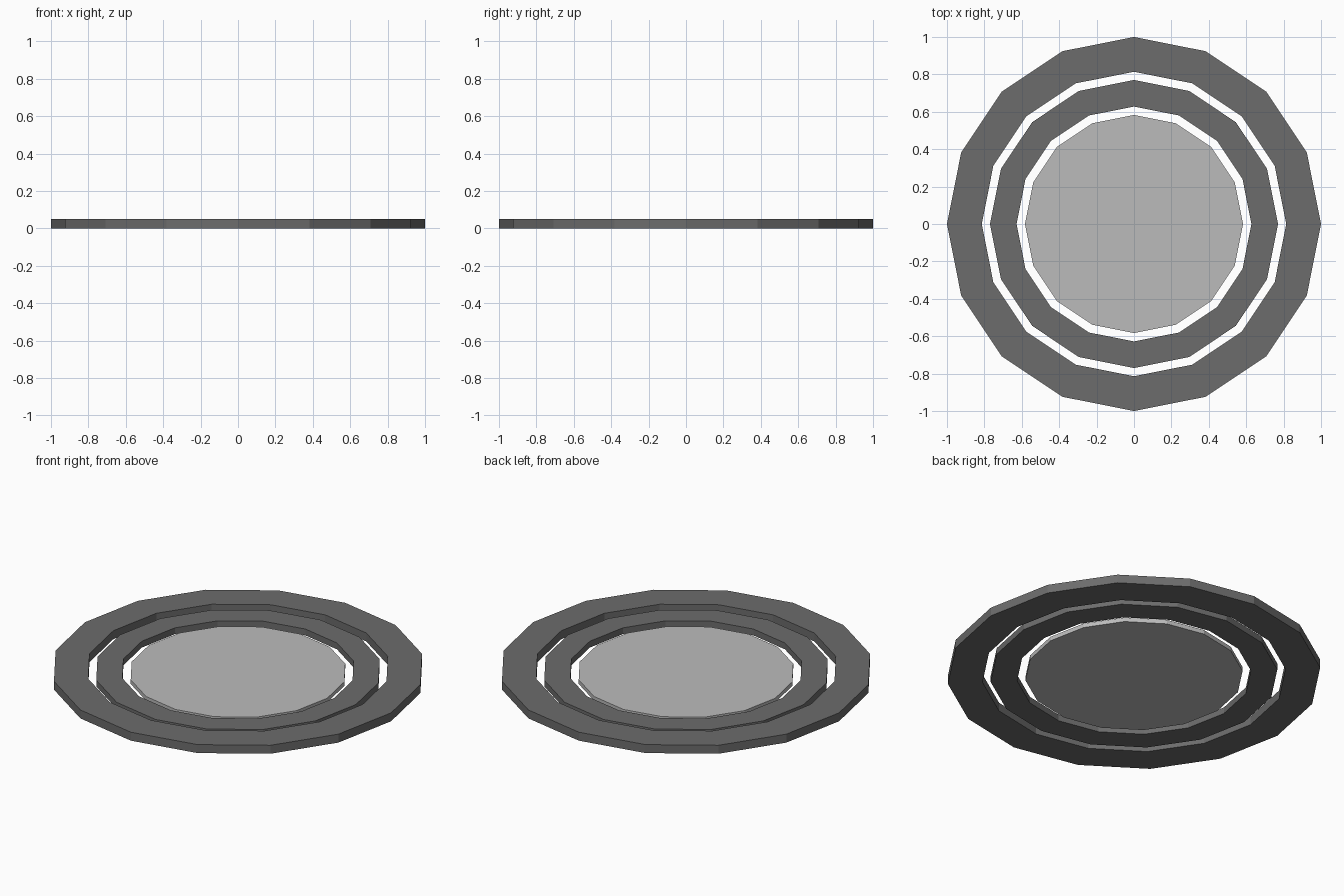
import bpy, bmesh, math

if "Cube" in bpy.data.objects:
    bpy.data.objects.remove(bpy.data.objects["Cube"])

SIDES = 16


def material(name, grey):
    mat = bpy.data.materials.new(name)
    mat.diffuse_color = (grey, grey, grey, 1)
    mat.use_nodes = True
    mat.node_tree.nodes["Principled BSDF"].inputs["Base Color"].default_value = mat.diffuse_color
    return mat


def add_part(name, outer, inner, height, mat):
    """Flat 16-sided plate standing on z = 0; a ring when inner > 0."""
    bm = bmesh.new()

    def loop(r, z):
        return [bm.verts.new((r * math.cos(2 * math.pi * i / SIDES),
                              r * math.sin(2 * math.pi * i / SIDES), z))
                for i in range(SIDES)]

    if inner > 0:
        # rectangular cross-section swept round
        loops = [loop(outer, 0), loop(outer, height), loop(inner, height), loop(inner, 0)]
        pairs = zip(loops, loops[1:] + loops[:1])
    else:
        # solid disc with capped ends
        loops = [loop(outer, 0), loop(outer, height)]
        bm.faces.new(loops[0][::-1])
        bm.faces.new(loops[1])
        pairs = [loops]
    for a, b in pairs:
        for i in range(SIDES):
            j = (i + 1) % SIDES
            bm.faces.new((a[i], a[j], b[j], b[i]))
    bmesh.ops.recalc_face_normals(bm, faces=bm.faces)
    mesh = bpy.data.meshes.new(name)
    bm.to_mesh(mesh)
    bm.free()
    mesh.materials.append(mat)
    bpy.context.collection.objects.link(bpy.data.objects.new(name, mesh))


dark = material("dark_grey", 0.15)
light = material("light_grey", 0.5)

# Concentric parts, each stepping down toward the centre
add_part("outer_ring", 1.0, 0.814, 0.05, dark)
add_part("middle_ring", 0.77, 0.628, 0.0375, dark)
add_part("centre_disc", 0.583, 0, 0.025, light)
